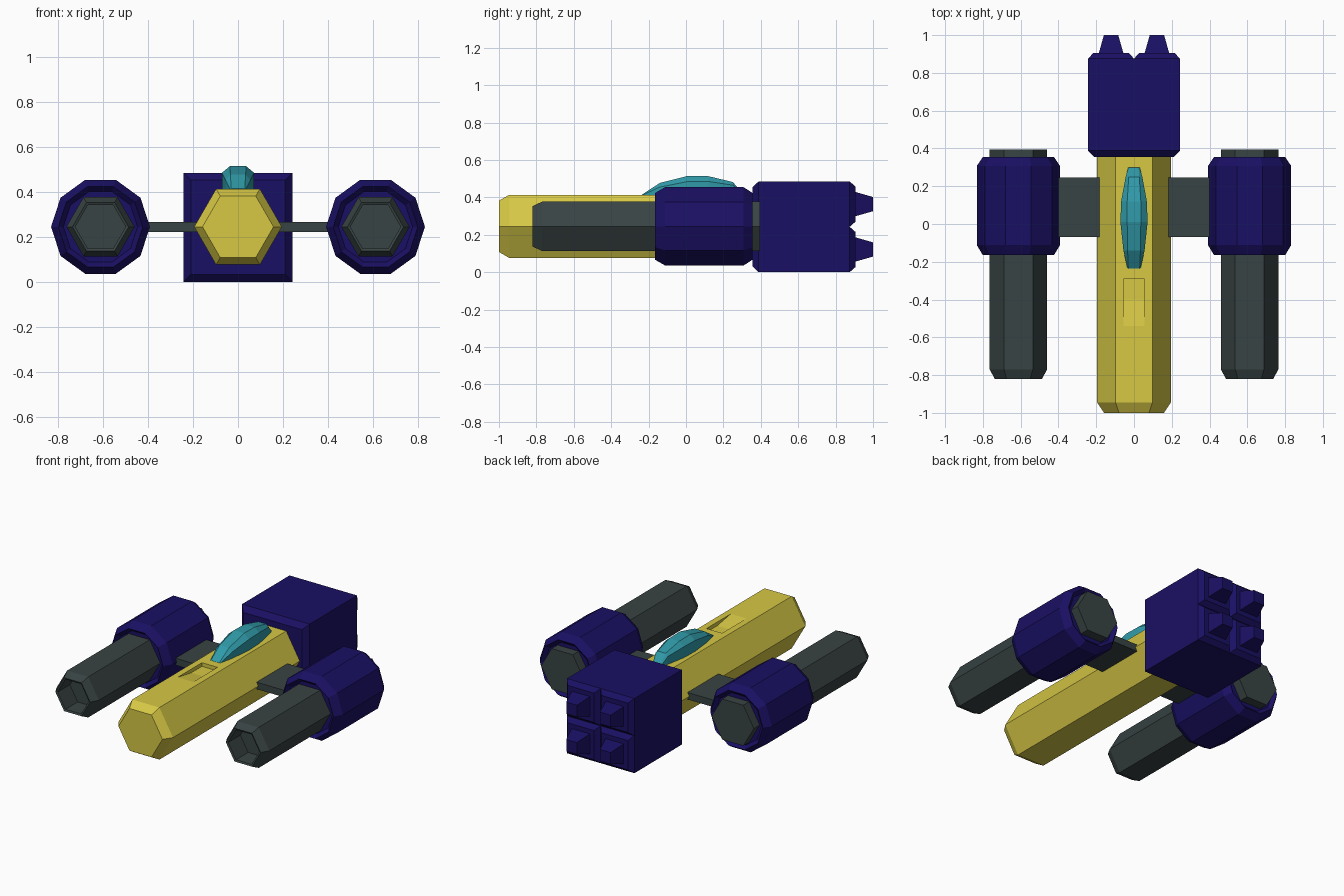
import bpy, bmesh
from math import cos, sin, pi, sqrt

if "Cube" in bpy.data.objects:
    bpy.data.objects.remove(bpy.data.objects["Cube"])


def material(name, rgb):
    m = bpy.data.materials.new(name)
    m.diffuse_color = (*rgb, 1)
    m.use_nodes = True
    m.node_tree.nodes["Principled BSDF"].inputs["Base Color"].default_value = m.diffuse_color
    return m


YELLOW = material("yellow_paint", (0.68, 0.58, 0.06))
NAVY = material("navy_paint", (0.010, 0.005, 0.125))
GREY = material("dark_grey_metal", (0.040, 0.056, 0.056))
TEAL = material("teal_glass", (0.03, 0.33, 0.40))


def ngon(y, r, n, cx=0.0, cz=0.245, turn=0.0):
    """Regular polygon ring lying across the y axis."""
    return [(cx + r * cos(turn + 2 * pi * i / n), y, cz + r * sin(turn + 2 * pi * i / n))
            for i in range(n)]


def square(y, half, cx=0.0, cz=0.2425):
    return ngon(y, half * sqrt(2), 4, cx, cz, pi / 4)


def loft(name, rings, mat=None, cap_start=True, cap_end=True):
    """Skin a row of equal-sized rings."""
    bm = bmesh.new()
    rows = [[bm.verts.new(p) for p in ring] for ring in rings]
    n = len(rows[0])
    for a, b in zip(rows, rows[1:]):
        for i in range(n):
            j = (i + 1) % n
            bm.faces.new((a[i], a[j], b[j], b[i]))
    if cap_start:
        bm.faces.new(rows[0])
    if cap_end:
        bm.faces.new(rows[-1])
    bmesh.ops.recalc_face_normals(bm, faces=bm.faces)
    me = bpy.data.meshes.new(name)
    bm.to_mesh(me)
    bm.free()
    ob = bpy.data.objects.new(name, me)
    bpy.context.collection.objects.link(ob)
    if mat:
        me.materials.append(mat)
    return ob


# Hexagonal fuselage with a chamfered nose
fuselage = loft("fuselage", [ngon(y, r, 6) for y, r in
                             [(-1.0, 0.158), (-0.945, 0.195), (0.37, 0.195)]], YELLOW)

# Sloped intake sunk into the top of the nose
ramp = [(-0.54, 0.414), (-0.40, 0.39), (-0.29, 0.39), (-0.29, 0.46), (-0.54, 0.46)]
cutter = loft("intake_cutter", [[(x, y, z) for y, z in ramp] for x in (-0.056, 0.056)], YELLOW)
cutter.hide_render = True
mod = fuselage.modifiers.new("intake", 'BOOLEAN')
mod.operation = 'DIFFERENCE'
mod.solver = 'EXACT'
mod.object = cutter
bpy.context.view_layer.objects.active = fuselage
bpy.ops.object.modifier_apply(modifier=mod.name)
bpy.data.objects.remove(cutter)

# Canopy: y, half width, shoulder z, roof half width, roof z
canopy = [(-0.235, 0.035, 0.411, 0.030, 0.415),
          (-0.14, 0.056, 0.455, 0.034, 0.477),
          (0.01, 0.072, 0.485, 0.036, 0.515),
          (0.12, 0.068, 0.485, 0.036, 0.513),
          (0.25, 0.044, 0.465, 0.028, 0.482),
          (0.30, 0.030, 0.418, 0.024, 0.424)]
loft("canopy", [[(-w, y, 0.40), (-w, y, s), (-t, y, z), (t, y, z), (w, y, s), (w, y, 0.40)]
                for y, w, s, t, z in canopy], TEAL)

# Thin wing running through the fuselage
loft("wing", [[(x, -0.07, 0.222), (x, 0.245, 0.222), (x, 0.245, 0.267), (x, -0.07, 0.267)]
              for x in (-0.45, 0.45)], GREY)

for side, label in ((-1, "left"), (1, "right")):
    cx = side * 0.612
    # Hollow-mouthed hexagonal pod
    loft(label + "_pod", [ngon(y, r, 6, cx) for y, r in
                          [(0.395, 0.152), (-0.77, 0.152), (-0.82, 0.125),
                           (-0.815, 0.112), (-0.69, 0.112)]], GREY)
    # Ten-sided collar around the pod
    loft(label + "_collar", [ngon(y, r, 10, cx) for y, r in
                             [(-0.14, 0.165), (-0.165, 0.188), (-0.112, 0.22),
                              (0.308, 0.22), (0.355, 0.188), (0.335, 0.165)]], NAVY)

# Engine block with a chamfered front; the four rear panels close its back
loft("engine_block", [square(y, h) for y, h in
                      [(0.355, 0.21), (0.388, 0.2425), (0.875, 0.2425)]], NAVY, cap_end=False)

# Four bevelled rear panels, each with a tapered nozzle
q = 0.2425 / 2
for row, dz in (("lower", -q), ("upper", q)):
    for label, dx in (("left", -q), ("right", q)):
        loft(f"{row}_{label}_nozzle", [square(y, h, dx, 0.2425 + dz) for y, h in
                                       [(0.875, q), (0.905, 0.095), (0.905, 0.065), (1.0, 0.038)]],
             NAVY, cap_start=False)
